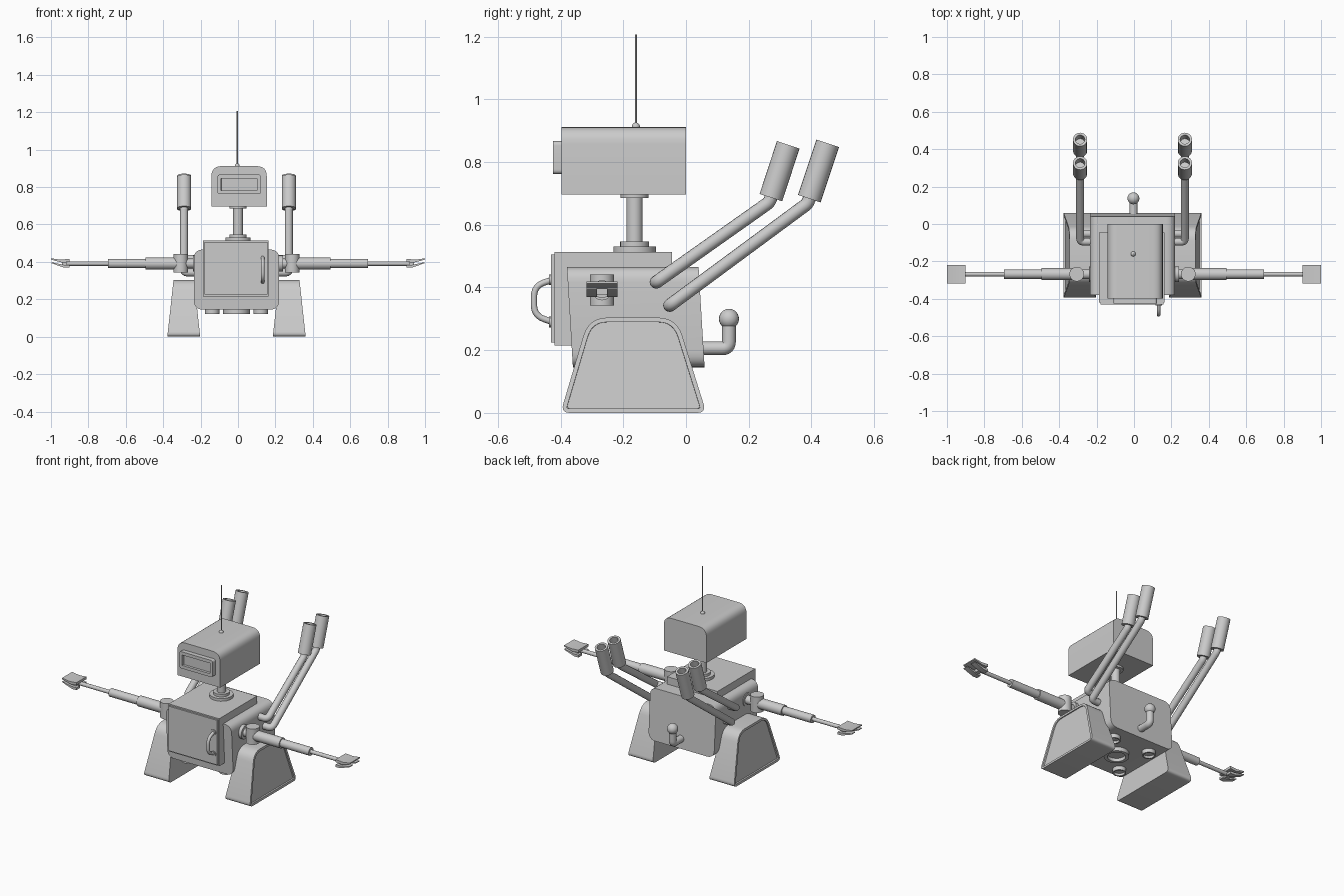
import bpy
import bmesh
import math
from mathutils import Vector, Matrix

if "Cube" in bpy.data.objects:
    bpy.data.objects.remove(bpy.data.objects["Cube"], do_unlink=True)

grey = bpy.data.materials.new("light grey")
grey.use_nodes = True
TONE = (0.6, 0.6, 0.6, 1)
grey.diffuse_color = TONE
grey.node_tree.nodes["Principled BSDF"].inputs["Base Color"].default_value = TONE

CX = -0.008          # body centre line
AXIS_Y = -0.164      # neck and antenna
SIDES = {"left": 1, "right": -1}


def add_mesh(name, mesh, angle=35):
    obj = bpy.data.objects.new(name, mesh)
    bpy.context.collection.objects.link(obj)
    mesh.materials.clear()
    mesh.materials.append(grey)
    bpy.ops.object.select_all(action="DESELECT")
    obj.select_set(True)
    bpy.context.view_layer.objects.active = obj
    bpy.ops.object.shade_smooth_by_angle(angle=math.radians(angle))
    return obj


def finish(name, bm):
    bmesh.ops.recalc_face_normals(bm, faces=bm.faces)
    mesh = bpy.data.meshes.new(name)
    bm.to_mesh(mesh)
    bm.free()
    return add_mesh(name, mesh)


def rounded(points, radii, closed=True, steps=6):
    """Round the corners of a path."""
    pts = [Vector(p) for p in points]
    out = []
    for i, p in enumerate(pts):
        r = radii[i] if isinstance(radii, (list, tuple)) else radii
        end = not closed and i in (0, len(pts) - 1)
        if r == 0 or end:
            out.append(p)
            continue
        a = p + (pts[i - 1] - p).normalized() * r
        b = p + (pts[(i + 1) % len(pts)] - p).normalized() * r
        for k in range(steps + 1):
            t = k / steps
            out.append(a * (1 - t) ** 2 + p * (2 * t * (1 - t)) + b * t * t)
    return out


def recess(bm, face, rim, depth):
    bmesh.ops.recalc_face_normals(bm, faces=bm.faces)
    bmesh.ops.inset_region(bm, faces=[face], thickness=rim)
    bmesh.ops.inset_region(bm, faces=[face], thickness=0.0005, depth=-depth)


def prism(profile, axis, lo, hi):
    """Extrude a flat profile along x or y; returns the mesh and its two caps."""
    bm = bmesh.new()
    put = (lambda p, d: (d, p.x, p.y)) if axis == "x" else (lambda p, d: (p.x, d, p.y))
    rings = [[bm.verts.new(put(p, d)) for p in profile] for d in (lo, hi)]
    caps = [bm.faces.new(r) for r in rings]
    n = len(profile)
    for i in range(n):
        j = (i + 1) % n
        bm.faces.new((rings[0][i], rings[0][j], rings[1][j], rings[1][i]))
    return bm, caps


def rect(x0, x1, z0, z1):
    return [(x0, z0), (x1, z0), (x1, z1), (x0, z1)]


def box(name, lo, hi):
    bm, _ = prism([Vector(p) for p in rect(lo[0], hi[0], lo[2], hi[2])], "y", lo[1], hi[1])
    return finish(name, bm)


def rod(name, a, b, r, rim=0, depth=0, sides=24):
    """Cylinder from a to b, with an optional bored end at b."""
    a, b = Vector(a), Vector(b)
    d = b - a
    place = Matrix.Translation((a + b) / 2) @ d.to_track_quat("Z", "Y").to_matrix().to_4x4()
    bm = bmesh.new()
    bmesh.ops.create_cone(bm, cap_ends=True, segments=sides, radius1=r, radius2=r,
                          depth=d.length, matrix=place)
    if rim:
        cap = max(bm.faces, key=lambda f: f.calc_center_median().dot(d))
        recess(bm, cap, rim, depth)
    return finish(name, bm)


def ball(name, centre, r):
    bm = bmesh.new()
    bmesh.ops.create_uvsphere(bm, u_segments=20, v_segments=12, radius=r,
                              matrix=Matrix.Translation(centre))
    return finish(name, bm)


def tube(name, points, r, bend):
    curve = bpy.data.curves.new(name, "CURVE")
    curve.dimensions = "3D"
    curve.bevel_depth = r
    curve.bevel_resolution = 4
    curve.use_fill_caps = True
    path = rounded(points, bend, closed=False)
    spline = curve.splines.new("POLY")
    spline.points.add(len(path) - 1)
    for point, p in zip(spline.points, path):
        point.co = (*p, 1)
    temp = bpy.data.objects.new(name + " path", curve)
    mesh = bpy.data.meshes.new_from_object(temp)
    bpy.data.objects.remove(temp)
    return add_mesh(name, mesh, 50)


# Body: rounded shell leaning back towards the bottom, with a box set in its front
bm, _ = prism(rounded(rect(CX - 0.228, CX + 0.228, 0.145, 0.466), 0.05), "y", -0.37, 0.05)
for v in bm.verts:
    v.co.y += (0.3 - v.co.z) * 0.06
finish("body_shell", bm)
box("body_box", (-0.187, -0.42, 0.215), (0.163, -0.045, 0.513))
box("door", (-0.18, -0.431, 0.225), (0.157, -0.418, 0.505))
tube("door_handle", [(0.132, -0.425, 0.425), (0.132, -0.485, 0.405),
                     (0.132, -0.485, 0.31), (0.132, -0.425, 0.29)], 0.01, 0.035)
for z in (0.425, 0.29):
    rod("handle_mount", (0.132, -0.42, z), (0.132, -0.437, z), 0.017)

# Underside fittings
rod("bottom_port", (CX, AXIS_Y, 0.16), (CX, AXIS_Y, 0.12), 0.072, 0.02, 0.02)
for sx in (-1, 1):
    for sy in (-1, 1):
        x, y = CX + sx * 0.13, AXIS_Y + sy * 0.13
        rod("bottom_nozzle", (x, y, 0.16), (x, y, 0.12), 0.039, 0.008, 0.015)

# Neck
for part, z0, z1, r in (("neck_base", 0.51, 0.53, 0.068), ("neck_collar", 0.53, 0.546, 0.046),
                        ("neck_post", 0.54, 0.7, 0.026), ("neck_top", 0.685, 0.7, 0.045)):
    rod(part, (0, AXIS_Y, z0), (0, AXIS_Y, z1), r)

# Head with a hollow visor and an antenna
bm, _ = prism(rounded(rect(-0.142, 0.154, 0.697, 0.912), [0, 0, 0.055, 0.055]), "y", -0.397, 0)
finish("head", bm)
bm, caps = prism(rounded(rect(-0.11, 0.122, 0.762, 0.867), 0.015), "y", -0.425, -0.39)
recess(bm, caps[0], 0.02, 0.015)
finish("visor", bm)
ball("antenna_base", (-0.004, -0.16, 0.913), 0.013)
rod("antenna", (-0.004, -0.16, 0.91), (-0.004, -0.16, 1.207), 0.003, sides=8)

# Rear lever
tube("rear_lever", [(-0.003, 0.03, 0.206), (-0.003, 0.137, 0.206), (-0.003, 0.137, 0.29)],
     0.022, 0.022)
ball("rear_knob", (-0.003, 0.137, 0.3), 0.032)

for side, s in SIDES.items():
    # Leg: tapered rounded trapezoid with a shallow panel on the outer face
    outline = rounded([(-0.4, 0), (0.065, 0), (-0.03, 0.304), (-0.31, 0.304)],
                      [0.03, 0.03, 0.06, 0.06])
    bm, caps = prism(outline, "x", -0.088, 0.088)
    recess(bm, caps[1 if s > 0 else 0], 0.014, 0.01)
    for v in bm.verts:
        v.co.x = CX + s * 0.282 + v.co.x * (1 - 0.38 * v.co.z / 0.304)
    finish(side + "_leg", bm)

    # Exhaust pipes, bending out of the body and up into hollow ends
    x = CX + s * 0.28
    for number, start, bend, top in (("front", (-0.095, 0.417), (0.266, 0.672), (0.326, 0.855)),
                                     ("rear", (-0.052, 0.343), (0.388, 0.668), (0.452, 0.86))):
        low, knee, tip = (Vector((x, *p)) for p in (start, bend, top))
        root = Vector((CX + s * 0.2, *start))
        sleeve = knee.lerp(tip, 0.08)
        tube(f"{side}_{number}_pipe", [root, low, knee, sleeve], 0.021, [0, 0.022, 0.012, 0])
        rod(f"{side}_{number}_exhaust", sleeve, tip, 0.038, 0.013, 0.06)

    # Telescoping arm
    def at(dist, y=-0.268, z=0.391):
        return (s * dist, y, z)

    rod(side + "_shoulder_disc", at(0.2), at(0.24), 0.042)
    rod(side + "_shoulder_axle", at(0.22), at(0.3), 0.026)
    rod(side + "_shoulder", at(0.298 + s * CX, z=0.343), at(0.298 + s * CX, z=0.442), 0.039)
    for part, a, b, r in (("upper_arm", 0.3, 0.495, 0.032), ("middle_arm", 0.49, 0.695, 0.025),
                          ("forearm", 0.69, 0.925, 0.012)):
        rod(f"{side}_{part}", at(a), at(b), r)

    # Claw: a palm, one wide finger above and two narrow ones below
    def claw_piece(name, profile, y0, y1):
        bm, _ = prism([Vector((s * px, pz)) for px, pz in profile], "y", y0, y1)
        finish(f"{side}_{name}", bm)

    claw_piece("palm", rect(0.915, 0.94, 0.376, 0.408), -0.3, -0.236)
    claw_piece("upper_finger", [(0.9, 0.4), (0.94, 0.396), (1, 0.412), (1, 0.419),
                                (0.95, 0.412), (0.9, 0.416)], -0.318, -0.218)
    for y in (-0.318, -0.252):
        claw_piece("lower_finger", [(0.9, 0.369), (0.93, 0.369), (0.998, 0.393),
                                    (0.998, 0.398), (0.93, 0.384), (0.9, 0.384)], y, y + 0.034)
